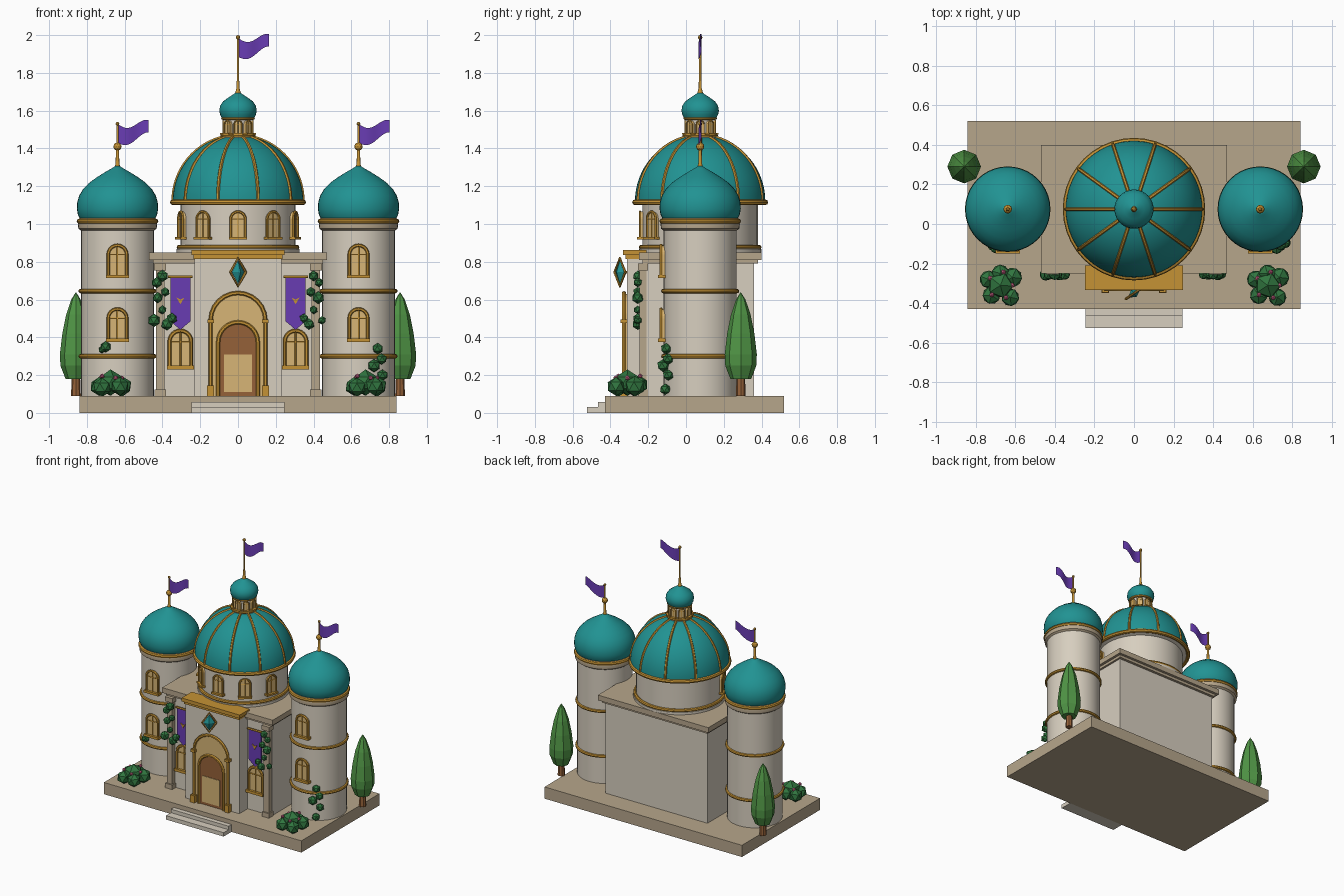
import bpy, bmesh, random
from math import sin, cos, pi, radians
from mathutils import Matrix, Vector

random.seed(4)
cube = bpy.data.objects.get("Cube")
if cube:
    bpy.data.objects.remove(cube)


def material(name, r, g, b):
    m = bpy.data.materials.new(name)
    m.use_nodes = True
    m.diffuse_color = (r, g, b, 1)
    m.node_tree.nodes["Principled BSDF"].inputs["Base Color"].default_value = (r, g, b, 1)
    return m


WALL = material("cream wall", .68, .62, .52)
STONE = material("tan stone", .47, .38, .26)
TEAL = material("teal roof", .015, .29, .29)
GOLD = material("gold trim", .56, .29, .035)
PALE = material("pale gold panel", .68, .46, .18)
PURPLE = material("purple cloth", .14, .045, .45)
LEAF = material("tree green", .08, .30, .06)
IVY = material("dark leaf green", .03, .18, .05)
WOOD = material("brown wood", .30, .12, .04)
PINK = material("pink blossom", .70, .14, .28)
CY = .075      # shared depth of domes and towers
I = Matrix.Identity(4)


def finish(name, bm, mat, smooth=False, M=I):
    bm.transform(M)
    bmesh.ops.recalc_face_normals(bm, faces=bm.faces)
    for f in bm.faces:
        f.smooth = smooth
    for e in bm.edges:
        e.smooth = e.calc_face_angle(0) < .6
    me = bpy.data.meshes.new(name)
    bm.to_mesh(me)
    bm.free()
    me.materials.append(mat)
    ob = bpy.data.objects.new(name, me)
    bpy.context.collection.objects.link(ob)
    return ob


def box(name, mat, x, y, z, M=I):
    """Box from three (low, high) ranges."""
    bm = bmesh.new()
    bmesh.ops.create_cube(bm, size=1)
    for v in bm.verts:
        v.co = [(lo + hi) / 2 + c * (hi - lo) for c, (lo, hi) in zip(v.co, (x, y, z))]
    return finish(name, bm, mat, False, M)


def lathe(name, mat, profile, x=0, y=CY, sides=40, smooth=True):
    """Spin (radius, height) points about a vertical axis."""
    bm = bmesh.new()
    vs = [bm.verts.new((r, 0, z)) for r, z in profile]
    es = [bm.edges.new(p) for p in zip(vs, vs[1:])]
    bmesh.ops.spin(bm, geom=vs + es, cent=(0, 0, 0), axis=(0, 0, 1),
                   angle=2 * pi, steps=sides)
    bmesh.ops.remove_doubles(bm, verts=bm.verts, dist=.0005)
    holes = [e for e in bm.edges if e.is_boundary]
    bmesh.ops.holes_fill(bm, edges=holes, sides=0)
    return finish(name, bm, mat, smooth, Matrix.Translation((x, y, 0)))


def ring(name, r, z, t, x=0, mat=GOLD):
    """Round moulding."""
    lathe(name, mat, [(r + t * cos(a * pi / 4), z + t * sin(a * pi / 4)) for a in range(9)], x)


def tube(name, mat, pts, t, M=I):
    cu = bpy.data.curves.new(name, "CURVE")
    cu.dimensions = "3D"
    cu.bevel_depth, cu.bevel_resolution, cu.use_fill_caps = t, 1, True
    sp = cu.splines.new("POLY")
    sp.points.add(len(pts) - 1)
    for p, co in zip(sp.points, pts):
        p.co = (*co, 1)
    tmp = bpy.data.objects.new(name, cu)
    bm = bmesh.new()
    me = bpy.data.meshes.new_from_object(tmp)
    bm.from_mesh(me)
    bpy.data.objects.remove(tmp)
    bpy.data.meshes.remove(me)
    finish(name, bm, mat, True, M)


def plate(name, mat, outline, y0, y1, M=I):
    """Extrude an (x, z) outline from y0 to y1."""
    bm = bmesh.new()
    f = bm.faces.new([bm.verts.new((x, y0, z)) for x, z in outline])
    ext = bmesh.ops.extrude_face_region(bm, geom=[f])["geom"]
    for v in ext:
        if isinstance(v, bmesh.types.BMVert):
            v.co.y = y1
    finish(name, bm, mat, False, M)


def arch(w, h, z=0):
    r = w / 2
    curve = [(r * cos(k * pi / 12), z + h - r + r * sin(k * pi / 12)) for k in range(13)]
    return [(r, z)] + curve + [(-r, z)]


def window(name, x, y, z, w, h, turn=0):
    M = Matrix.Translation((x, y, z)) @ Matrix.Rotation(turn, 4, "Z")
    t = w * .09
    plate(name + "_panel", PALE, arch(w, h), .03, -.012, M)
    tube(name + "_frame", GOLD, [(a, -.014, b) for a, b in arch(w, h)], t, M)
    tube(name + "_bar", GOLD, [(0, -.012, 0), (0, -.012, h)], t * .45, M)
    tube(name + "_crossbar", GOLD, [(-w / 2, -.012, h - w / 2), (w / 2, -.012, h - w / 2)], t * .45, M)
    box(name + "_sill", GOLD, (-w * .62, w * .62), (-.03, .02), (-t, t), M)


def blobs(name, mat, places, level=1):
    bm = bmesh.new()
    for x, y, z, r in places:
        M = Matrix.Translation((x, y, z)) @ Matrix.Rotation(random.random() * 3, 4, "Z")
        bmesh.ops.create_icosphere(bm, subdivisions=level, radius=r, matrix=M)
    finish(name, bm, mat)


def flag(name, x, z):
    """Waving cloth with its hoist at x and its top at z."""
    bm = bmesh.new()
    rows = []
    for k in range(13):
        t = k / 12
        top = z - .022 * sin(t * 1.6 * pi)
        y = CY - .008 * sin(t * 2 * pi)
        rows.append([bm.verts.new((x + .165 * t, y, q)) for q in (top, top - .1 + .035 * t)])
    for a, b in zip(rows, rows[1:]):
        bm.faces.new((a[0], b[0], b[1], a[1]))
    bmesh.ops.solidify(bm, geom=bm.faces[:], thickness=.005)
    finish(name, bm, PURPLE, True)


# Terrace and steps
box("terrace", STONE, (-.84, .84), (-.43, .52), (0, .09))
box("lower_step", WALL, (-.245, .245), (-.525, -.42), (0, .03))
box("upper_step", WALL, (-.245, .245), (-.465, -.42), (.03, .057))

# Main hall
box("hall", WALL, (-.435, .435), (-.21, .36), (.09, .81))
box("hall_cornice_lower", STONE, (-.45, .45), (-.23, .38), (.79, .815))
box("hall_cornice", STONE, (-.47, .47), (-.25, .40), (.81, .85))

# Portal with its arch and door
box("portal", WALL, (-.23, .23), (-.312, -.2), (.09, .83))
box("portal_cornice_lower", GOLD, (-.235, .235), (-.32, -.2), (.815, .84))
box("portal_cornice", GOLD, (-.247, .247), (-.333, -.21), (.835, .862))
plate("portal_panel", PALE, arch(.28, .54, .09), -.3, -.32)
tube("portal_arch", GOLD, [(x, -.328, z) for x, z in arch(.29, .545, .09)], .011)
plate("door", WOOD, arch(.2, .385, .09), -.3, -.327)
tube("door_arch", GOLD, [(x, -.328, z) for x, z in arch(.21, .39, .09)], .011)
plate("door_panel", PALE, [(-.075, .11), (.075, .11), (.075, .31), (-.075, .31)], -.32, -.331)
for s in (-1, 1):
    box("arch_foot", GOLD, (s * .145 - .018, s * .145 + .018), (-.348, -.31), (.09, .145))
    box("arch_capital", GOLD, (s * .145 - .017, s * .145 + .017), (-.346, -.31), (.475, .495))

# Turned diamond jewel above the arch
J = Matrix.Translation((0, -.35, .745)) @ Matrix.Rotation(radians(35), 4, "Z")
rim = [(.05, 0, 0), (0, 0, .075), (-.05, 0, 0), (0, 0, -.075), (.05, 0, 0)]
tube("jewel_frame", GOLD, rim, .007, J)
bm = bmesh.new()
bmesh.ops.create_cone(bm, segments=4, radius1=1, radius2=0, depth=1,
                      matrix=Matrix.Translation((0, 0, .5)))
bmesh.ops.create_cone(bm, segments=4, radius1=1, radius2=0, depth=1,
                      matrix=Matrix.Translation((0, 0, -.5)) @ Matrix.Rotation(pi, 4, "X"))
finish("jewel", bm, TEAL, False, J @ Matrix.Diagonal((.04, .022, .062, 1)))
tube("jewel_peg", GOLD, [(0, -.35, .745), (0, -.3, .745)], .008)

# Hall bays: corner pilasters, banners and windows
for s in (-1, 1):
    box("pilaster", STONE, (s * .412 - .022, s * .412 + .022), (-.245, -.2), (.09, .79))
    box("pilaster_capital", STONE, (s * .412 - .032, s * .412 + .032), (-.255, -.2), (.755, .79))
    box("pilaster_foot", STONE, (s * .412 - .03, s * .412 + .03), (-.255, -.2), (.09, .125))
    c = s * .305
    plate("banner", PURPLE, [(c - .053, .715), (c + .053, .715), (c + .053, .485),
                             (c, .44), (c - .053, .485)], -.222, -.23)
    tube("banner_rod", GOLD, [(c - .065, -.228, .72), (c + .065, -.228, .72)], .008)
    plate("banner_emblem", GOLD, [(c - .02, .61), (c, .575), (c + .02, .61), (c, .6)], -.228, -.236)
    window("hall_window", c, -.21, .24, .115, .195)

# Drum and ribbed dome
lathe("drum", WALL, [(.325, .84), (.325, .868), (.305, .875), (.305, 1.1), (.345, 1.115)])
ring("drum_lower_ring", .312, .877, .013)
ring("drum_upper_ring", .345, 1.115, .015)
for k in range(-2, 3):
    a = k * pi / 5
    window("drum_window", .305 * sin(a), CY - .305 * cos(a), .925, .078, .14, a)
arc = [(.345 * cos(radians(d)), 1.12 + .35 * sin(radians(d))) for d in range(0, 76, 5)]
lathe("main_dome", TEAL, arc, sides=60)
for k in range(10):
    a = k * pi / 5
    tube("dome_rib", GOLD, [(r * cos(a), CY + r * sin(a), z) for r, z in arc], .009)

# Lantern and top cupola
lathe("lantern", WALL, [(.09, 1.45), (.09, 1.465), (.066, 1.47), (.066, 1.56)])
ring("lantern_lower_ring", .085, 1.468, .009)
ring("lantern_upper_ring", .08, 1.56, .009)
for k in range(8):
    a = k * pi / 4
    window("lantern_window", .066 * sin(a), CY - .066 * cos(a), 1.478, .04, .07, a)
lathe("cupola", TEAL, [(.085, 1.56), (.095, 1.58), (.099, 1.6), (.095, 1.625), (.078, 1.65),
                       (.05, 1.67), (.022, 1.688), (0, 1.705)])
lathe("main_mast", GOLD, [(.016, 1.69), (.008, 1.72), (.008, 1.75), (.006, 1.76), (.006, 1.985)], sides=12)
blobs("main_mast_knob", GOLD, [(0, CY, 1.988, .012)], 2)
flag("main_flag", 0, 1.985)

# Side towers
for s in (-1, 1):
    x = s * .638
    lathe("tower", WALL, [(.193, .09), (.193, .97)], x)
    lathe("tower_cornice", STONE, [(.193, .965), (.207, .975), (.21, 1.0), (.2, 1.035)], x)
    for z in (.3, .645):
        ring("tower_ring", .195, z, .012, x)
    ring("tower_top_ring", .202, 1.015, .014, x)
    lathe("tower_dome", TEAL, [(.2, 1.03), (.21, 1.05), (.215, 1.08), (.213, 1.115), (.203, 1.15),
                               (.182, 1.185), (.15, 1.218), (.11, 1.247), (.065, 1.275),
                               (.03, 1.295), (0, 1.315)], x)
    lathe("tower_mast", GOLD, [(.018, 1.29), (.01, 1.32), (.008, 1.4), (.006, 1.42), (.006, 1.53)], x, sides=12)
    blobs("tower_mast_knobs", GOLD, [(x, CY, 1.41, .022), (x, CY, 1.53, .01)], 2)
    flag("tower_flag", x, 1.53)
    for z in (.385, .722):
        window("tower_window", x, CY - .193, z, .098, .165)

# Cypress trees
for s in (-1, 1):
    lathe("tree_trunk", WOOD, [(.026, .09), (.022, .2)], s * .858, .29, 8, False)
    lathe("tree_crown", LEAF, [(.055, .18), (.082, .25), (.085, .31), (.072, .42), (.052, .52),
                               (.025, .6), (0, .64)], s * .858, .29, 8, False)

# Flowering bushes
for s in (-1, 1):
    x, y = s * .675, -.31
    lumps = [(0, 0, .16, .07), (-.06, .03, .14, .05), (.06, .04, .14, .055),
             (.05, -.06, .14, .05), (-.045, -.05, .135, .05), (0, .06, .15, .05)]
    blobs("bush", IVY, [(x + a, y + b, c, r) for a, b, c, r in lumps])
    blobs("bush_blossoms", PINK, [(x + .06 * cos(k * 1.3), y + .07 * sin(k * 1.3),
                                   .185 + .01 * (k % 2), .013) for k in range(5)])

# Ivy on the pilasters and towers
for s in (-1, 1):
    trail = [(.4, .725), (.43, .69), (.385, .64), (.425, .61), (.4, .545), (.445, .49), (.375, .47), (.35, .5)]
    blobs("pilaster_ivy", IVY, [(s * a, -.255, z, random.uniform(.022, .036)) for a, z in trail])
blobs("left_tower_ivy", IVY, [(.74, -.105, .34, .03), (.76, -.095, .285, .03), (.72, -.12, .25, .035),
                              (.765, -.095, .2, .03), (.74, -.11, .125, .03)])
blobs("right_tower_ivy", IVY, [(-.7, -.12, .35, .03), (-.72, -.115, .335, .02)])
